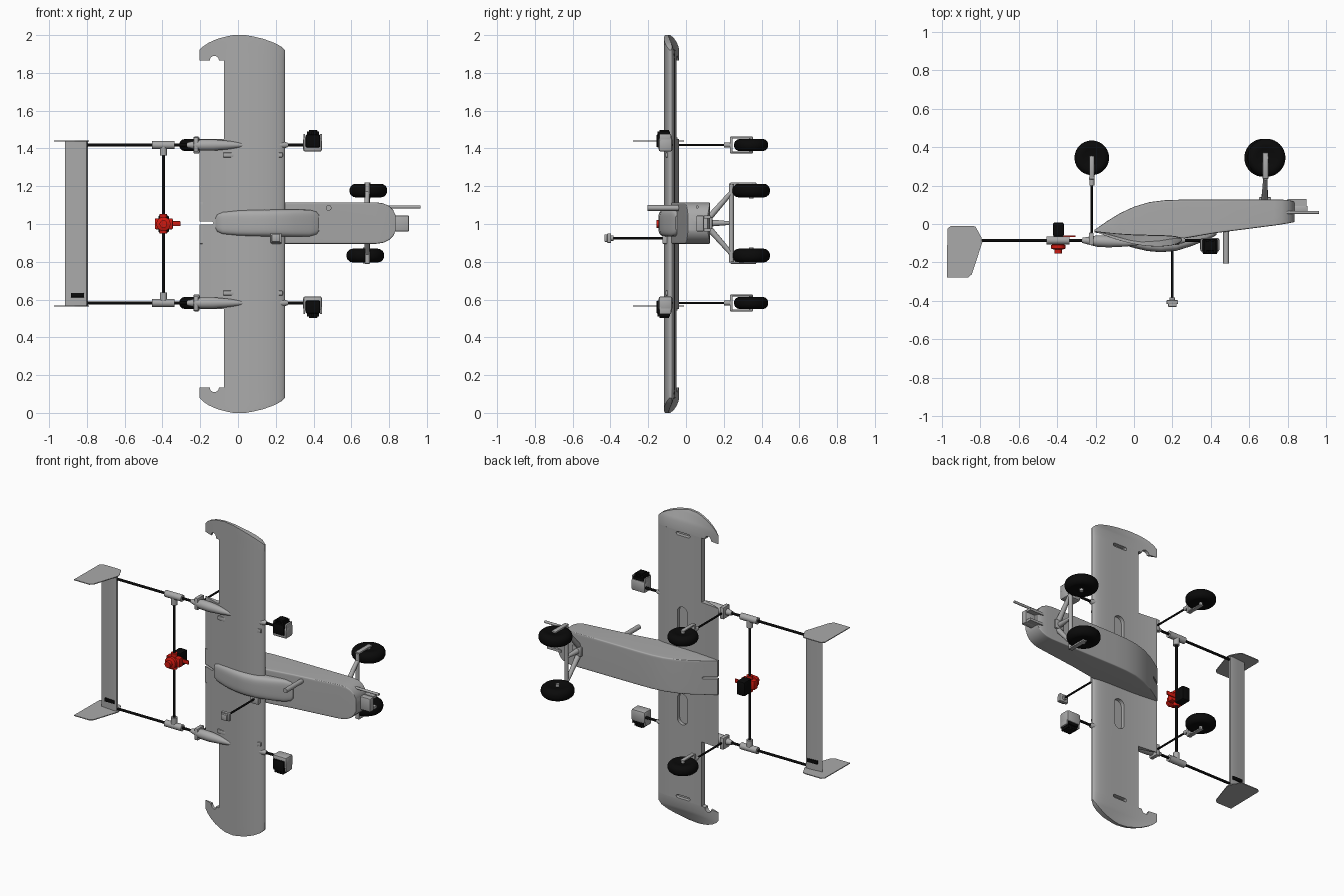
import bpy, bmesh, math
from mathutils import Vector

def material(name, col):
    m = bpy.data.materials.new(name)
    m.diffuse_color = (*col, 1)
    return m

GREY = material("grey", (0.4, 0.4, 0.4))
BLACK = material("black", (0.003, 0.003, 0.003))
RED = material("red", (0.65, 0.01, 0.005))

def finish(name, bm, mat=None):
    bmesh.ops.recalc_face_normals(bm, faces=bm.faces)
    me = bpy.data.meshes.new(name)
    bm.to_mesh(me)
    bm.free()
    ob = bpy.data.objects.new(name, me)
    bpy.context.collection.objects.link(ob)
    me.materials.append(mat or GREY)
    return ob

def loft(name, rings, mat=None):
    bm = bmesh.new()
    vs = [[bm.verts.new(p) for p in r] for r in rings]
    n = len(vs[0])
    for a, b in zip(vs, vs[1:]):
        for i in range(n):
            bm.faces.new((a[i], a[(i + 1) % n], b[(i + 1) % n], b[i]))
    bm.faces.new(vs[0])
    bm.faces.new(vs[-1])
    return finish(name, bm, mat)

def lathe(name, start, axis, prof, mat=None, n=32):
    """Revolve (offset, radius) pairs about an axis through start."""
    start, axis = Vector(start), Vector(axis).normalized()
    u = axis.orthogonal().normalized()
    v = axis.cross(u)
    return loft(name, [[start + axis * o + (u * math.cos(2 * math.pi * i / n) + v * math.sin(2 * math.pi * i / n)) * r
                        for i in range(n)] for o, r in prof], mat)

def rod(name, p, q, r, mat=None, r2=None, n=16):
    d = Vector(q) - Vector(p)
    return lathe(name, p, d, [(0, r), (d.length, r2 or r)], mat, n)

def box(name, x, y, z, mat=None, bevel=0.0):
    bm = bmesh.new()
    bmesh.ops.create_cube(bm, size=1)
    for v in bm.verts:
        v.co = [(a + b) / 2 + c * (b - a) for c, (a, b) in zip(v.co, (x, y, z))]
    if bevel:
        bmesh.ops.bevel(bm, geom=bm.edges[:], offset=bevel, segments=2, affect='EDGES', profile=0.5)
    return finish(name, bm, mat)

def prism(name, pts, z0, z1):
    return loft(name, [[(x, y, z) for x, y in pts] for z in (z0, z1)])

def oval(x, w, y0, y1, zc, n, count=40):
    """Superellipse section across x."""
    f = lambda c: math.copysign(abs(c) ** (2 / n), c)
    A = [2 * math.pi * (i + 0.5) / count for i in range(count)]
    return [(x, (y0 + y1) / 2 + f(math.cos(a)) * (y1 - y0) / 2, zc + f(math.sin(a)) * w) for a in A]

# wing: airfoil sections along z, cut back where the ailerons are missing
def airfoil(x):
    u = (x + 0.205) / 0.455
    c = max(0.0, 1 - u)
    mid = -0.037 - 0.045 * u - 0.022 * 4 * u * (1 - u)
    t = 0.29 * (0.2969 * math.sqrt(c) - 0.126 * c - 0.3516 * c**2 + 0.2843 * c**3 - 0.1036 * c**4) + 0.001
    return mid - t, mid + t

def wing_ring(s, xt, xl, flat, n=24):
    xs = [xt + (xl - xt) * math.sin(math.pi / 2 * i / n) for i in range(n + 1)]
    up = [(x, airfoil(x)[0], 1 + s) for x in xs]
    lo = [(x, airfoil(x)[1] * (1 - flat) + airfoil(x)[0] * flat, 1 + s) for x in reversed(xs)]
    return up + lo

def cut(ob, c):
    m = ob.modifiers.new("cut", 'BOOLEAN')
    m.operation = 'DIFFERENCE'
    m.object = c
    c.hide_render = True
    c.hide_set(True)

def slot(name, x, y0, y1, z, w, h, along_z=True):
    pts = []
    for i in range(24):
        a = 2 * math.pi * (i + 0.5) / 24
        dx, dz = w * math.cos(a), w * math.sin(a)
        if along_z:
            dz += math.copysign(h - w, dz)
        else:
            dx += math.copysign(h - w, dx)
        pts.append((x + dx, z + dz))
    return loft(name, [[(p, y, q) for p, q in pts] for y in (y0, y1)])

centre = loft("wing_centre", [wing_ring(s, -0.205, 0.25, 0) for s in (-0.45, 0.45)])
tip_sections = [(0.865, -0.205, 0.25, 0), (0.92, -0.205, 0.25, 0.05), (0.94, -0.185, 0.228, 0.2), (0.96, -0.155, 0.19, 0.35),
                (0.98, -0.11, 0.135, 0.5), (0.993, -0.06, 0.08, 0.6), (1.0, -0.025, 0.04, 0.68)]
for s in (-1, 1):
    panel = loft("wing_panel", [wing_ring(s * k, -0.075, 0.25, 0) for k in (0.45, 0.865)])
    tip = loft("wing_tip", [wing_ring(s * k, *r) for k, *r in tip_sections])
    # hinge bite, underside pocket and tip slot
    cut(tip, slot("hinge_cutter", -0.125, -0.2, 0.1, 1 + s * 0.862, 0.024, 0.028))
    cut(centre, slot("pocket_cutter", 0.065, -0.08, 0.1, 1 + s * 0.28, 0.036, 0.1))
    cut(panel, slot("tip_slot_cutter", 0.06, -0.08, 0.1, 1 + s * 0.848, 0.011, 0.05, False))

# fuselage: x, half width, top (-y), belly (+y)
body = [(-0.205, 0.11, -0.045, -0.03), (-0.14, 0.11, -0.05, 0.015), (-0.075, 0.11, -0.058, 0.055), (0, 0.11, -0.07, 0.09),
        (0.08, 0.11, -0.08, 0.114), (0.16, 0.11, -0.08, 0.124), (0.25, 0.11, -0.077, 0.127), (0.42, 0.11, -0.048, 0.127),
        (0.73, 0.11, -0.008, 0.127), (0.77, 0.104, -0.002, 0.127), (0.80, 0.09, 0.003, 0.125),
        (0.822, 0.068, 0.007, 0.12), (0.835, 0.04, 0.01, 0.115)]
fuselage = loft("fuselage", [oval(x, w, a, b, 1.005, 30) for x, w, a, b in body])
tail_slit = slot("tail_slit_cutter", -0.18, -0.2, 0.1, 1.005, 0.007, 0.05, False)
cut(fuselage, tail_slit)
cut(centre, tail_slit)

# rounded hatch on top of the wing
hatch = [(-0.12, 0.03, -0.075), (-0.11, 0.047, -0.087), (-0.08, 0.06, -0.1), (0, 0.068, -0.125), (0.07, 0.071, -0.141),
         (0.14, 0.072, -0.147), (0.22, 0.072, -0.14), (0.3, 0.072, -0.115), (0.38, 0.07, -0.083),
         (0.415, 0.06, -0.066), (0.43, 0.042, -0.056)]
loft("hatch", [oval(x, w, y, -0.02, 1.005, 4) for x, w, y in hatch])

# nose fittings and probes
box("nose_block", (0.80, 0.905), (0.055, 0.095), (0.96, 1.045), None, 0.006)
for z in (0.968, 1.037):
    box("nose_prong", (0.80, 0.90), (0.095, 0.13), (z - 0.008, z + 0.008))
rod("pitot_tube", (0.75, 0.06, 1.09), (0.965, 0.06, 1.09), 0.008)
rod("antenna", (0.48, 0, 1.085), (0.48, -0.205, 1.085), 0.015)
rod("mast", (0.2, -0.08, 0.925), (0.2, -0.39, 0.925), 0.006, BLACK)
box("mast_base", (0.175, 0.23), (-0.125, -0.08), (0.895, 0.945), None, 0.005)
rod("mast_socket", (0.2, -0.383, 0.925), (0.2, -0.40, 0.925), 0.014)
box("mast_head", (0.17, 0.23), (-0.417, -0.397), (0.9, 0.95), None, 0.003)
box("mast_cap", (0.178, 0.222), (-0.432, -0.415), (0.906, 0.944), None, 0.003)

def wheel(x, z, r, w):
    lathe("tyre", (x, 0.345, z), (0, 0, 1),
          [(o * w, k * r) for o, k in ((-0.75, 0.3), (-0.9, 0.5), (-1, 0.68), (-0.9, 0.82), (-0.6, 0.94), (-0.25, 0.99),
                                       (0.25, 0.99), (0.6, 0.94), (0.9, 0.82), (1, 0.68), (0.9, 0.5), (0.75, 0.3))], BLACK, 40)

Y = -0.085
for s in (-1, 1):
    z = 1 + s * 0.418
    zz = lambda a, b: tuple(sorted((z + s * a, z + s * b)))
    # boom and its wing fairings
    rod("boom", (-0.82, Y, z), (0.36, Y, z), 0.008, BLACK)
    lathe("boom_fairing", (-0.27, Y, z), (1, -0.05, 0),
          [(0, 0.013), (0.04, 0.022), (0.08, 0.03), (0.14, 0.03), (0.22, 0.022), (0.28, 0.013), (0.315, 0.004)])
    box("boom_clamp", (-0.235, -0.21), (-0.11, -0.045), zz(-0.035, 0.04), None, 0.004)
    lathe("front_fairing", (0.15, Y, z), (1, 0, 0), [(0, 0.008), (0.05, 0.022), (0.1, 0.016), (0.115, 0.011)])
    for x, w in ((-0.05, 0.03), (0.225, 0.012)):
        y = airfoil(x)[0]
        box("wing_pad", (x - w, x + w), (y - 0.006, y + 0.01), zz(-0.065, -0.04), None, 0.004)
    # lift motor pod
    box("motor_mount", (0.345, 0.445), (-0.145, -0.072), zz(-0.035, 0.04), None, 0.012)
    for x in (0.346, 0.434):
        box("motor_cheek", (x, x + 0.01), (-0.14, -0.08), zz(0.02, 0.058), None, 0.002)
    box("motor_body", (0.358, 0.434), (-0.156, -0.078), zz(-0.012, 0.055), BLACK, 0.005)
    for k in range(3):
        box("motor_fin", (0.364 + 0.025 * k, 0.378 + 0.025 * k), (-0.15, -0.085), zz(0.05, 0.072), BLACK)
    box("motor_cap", (0.375, 0.42), (-0.14, -0.09), zz(0.05, 0.08), BLACK, 0.004)
    # tee joint
    rod("tee_sleeve", (-0.455, Y, z), (-0.335, Y, z), 0.021)
    rod("tee_stem", (-0.395, Y, z), (-0.395, Y, z - s * 0.055), 0.019)
    # rear leg, fork and wheel
    rod("rear_leg", (-0.22, -0.07, z), (-0.22, 0.22, z), 0.006, BLACK)
    rod("fork_stem", (-0.22, 0.2, z), (-0.22, 0.245, z), 0.013)
    box("fork_bridge", (-0.235, -0.205), (0.232, 0.247), zz(-0.044, 0.044), None, 0.004)
    for t in (-1, 1):
        box("fork_arm", (-0.233, -0.207), (0.235, 0.355), tuple(sorted((z + t * 0.035, z + t * 0.044))), None, 0.003)
    rod("rear_axle", (-0.22, 0.345, z - 0.043), (-0.22, 0.345, z + 0.043), 0.011)
    wheel(-0.22, z, 0.091, 0.032)
    # front leg half and wheel
    fz = 1.005 + s * 0.172
    fx = 0.682 + s * 0.008
    rod("front_diagonal", (0.68, 0.115, 1.005 + s * 0.02), (0.685, 0.242, 1.005 + s * 0.165), 0.017, None, 0.012)
    box("front_arm", (0.67, 0.7), (0.235, 0.372), tuple(sorted((1.005 + s * 0.204, 1.005 + s * 0.216))), None, 0.004)
    rod("front_axle", (fx, 0.345, 1.005 + s * 0.13), (fx, 0.345, 1.005 + s * 0.214), 0.012)
    wheel(fx, fz, 0.1, 0.036)
    # tail fin
    fin = [(-0.955, -0.01), (-0.972, -0.025), (-0.975, -0.28), (-0.865, -0.28), (-0.845, -0.262),
           (-0.79, -0.095), (-0.795, -0.07), (-0.825, -0.015), (-0.84, -0.01)]
    prism("tail_fin", fin, 1.003 + s * 0.435, 1.003 + s * 0.44)

# front leg centre
rod("front_crossbar", (0.685, 0.24, 0.795), (0.685, 0.24, 1.215), 0.013)
rod("front_post", (0.68, 0.11, 1.005), (0.685, 0.24, 1.005), 0.02, None, 0.009)
box("front_leg_foot", (0.65, 0.715), (0.115, 0.14), (0.975, 1.035), None, 0.005)

# horizontal tail with its servo
tail = [(-0.915, Y - 0.001), (-0.86, Y - 0.007), (-0.82, Y - 0.01), (-0.802, Y - 0.008), (-0.795, Y),
        (-0.802, Y + 0.008), (-0.82, Y + 0.01), (-0.86, Y + 0.007), (-0.915, Y + 0.001)]
prism("tailplane", tail, 0.565, 1.441)
box("tail_servo", (-0.885, -0.815), (Y - 0.014, Y + 0.016), (0.612, 0.634), BLACK, 0.002)

# cross tube with red pusher mount
rod("cross_tube", (-0.395, Y, 0.585), (-0.395, Y, 1.415), 0.008, BLACK)
rod("red_sleeve", (-0.395, Y, 0.95), (-0.395, Y, 1.052), 0.02, RED)
box("red_block", (-0.44, -0.345), (-0.105, -0.066), (0.972, 1.03), RED, 0.006)
box("red_arm", (-0.41, -0.305), (-0.068, -0.06), (0.99, 1.015), RED, 0.002)
lathe("red_knob", (-0.395, -0.1, 1.0), (0, -1, 0), [(0, 0.018), (0.01, 0.037), (0.028, 0.037), (0.034, 0.02), (0.055, 0.02)], RED)
box("pusher_motor", (-0.422, -0.366), (-0.066, 0.008), (0.955, 1.045), BLACK, 0.008)

for ob in bpy.context.collection.objects:
    if not ob.hide_render:
        ob.select_set(True)
        bpy.context.view_layer.objects.active = ob
bpy.ops.object.shade_smooth_by_angle(angle=math.radians(30))
